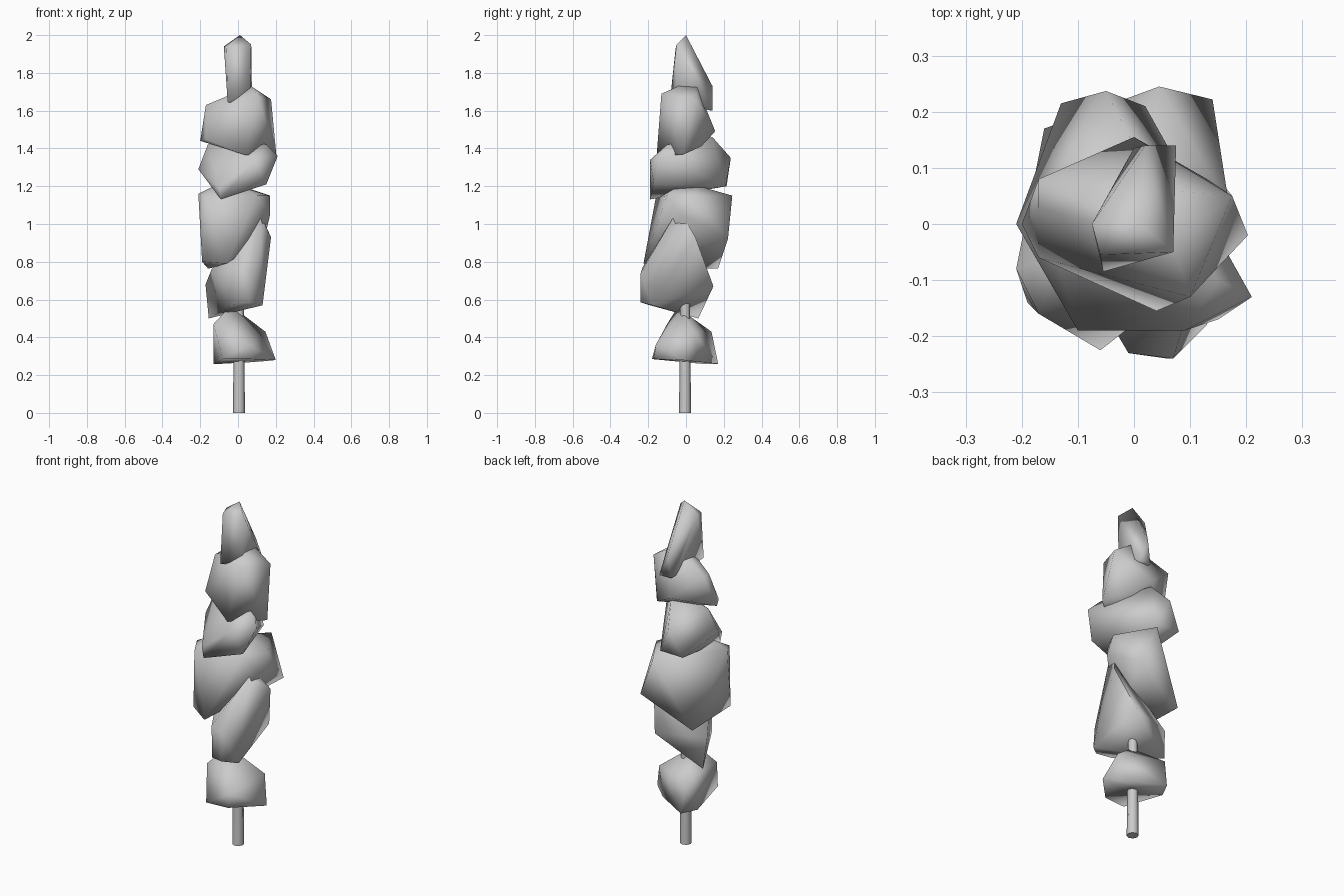
import bpy, bmesh
from math import radians


def smooth(ob, angle):
    bpy.ops.object.select_all(action='DESELECT')
    ob.select_set(True)
    bpy.context.view_layer.objects.active = ob
    bpy.ops.object.shade_smooth_by_angle(angle=radians(angle))


def chunk(name, corners):
    """Rough-cut piece: smooth-shaded convex hull of its corner points."""
    bm = bmesh.new()
    for c in corners:
        bm.verts.new(c)
    bmesh.ops.convex_hull(bm, input=bm.verts)
    loose = [v for v in bm.verts if not v.link_faces]
    bmesh.ops.delete(bm, geom=loose, context='VERTS')
    bmesh.ops.recalc_face_normals(bm, faces=bm.faces)
    me = bpy.data.meshes.new(name)
    bm.to_mesh(me)
    bm.free()
    ob = bpy.data.objects.new(name, me)
    bpy.context.collection.objects.link(ob)
    smooth(ob, 100)


# Tapered wooden stick running through the pieces
bpy.ops.mesh.primitive_cone_add(vertices=8, radius1=0.032, radius2=0.012,
                                depth=1.75, location=(0.005, -0.005, 0.875))
bpy.context.object.name = "stick"
smooth(bpy.context.object, 60)

# Bottom piece
chunk("bottom_chunk", [
    (.2, -.02, .28), (.055, -.17, .285), (-.08, -.18, .285), (-.13, .08, .26),
    (-.085, .17, .26), (.1, .07, .27), (-.13, -.1, .47), (-.07, -.06, .535),
    (0, -.02, .54), (.145, .04, .43), (-.1, .135, .43), (.06, -.16, .36)])

# Tall leaning piece
chunk("leaning_chunk", [
    (.12, -.02, 1.05), (.12, -.07, 1.03), (.175, .05, .93), (.07, -.24, .74),
    (-.01, -.23, .77), (.06, -.24, .585), (.13, -.18, .57), (-.155, .065, .5),
    (-.172, .05, .68), (-.14, -.01, .76), (-.02, -.21, .575), (.1, .145, .67)])

# Large middle piece
chunk("middle_chunk", [
    (-.21, -.08, 1.16), (-.17, -.16, 1.14), (-.19, -.14, .8), (-.06, -.225, .79),
    (-.16, .17, .765), (-.15, .1, .765), (.045, .245, 1.15), (.14, .222, .92),
    (.17, .03, 1.15), (.17, -.02, 1.05), (.1, -.1, 1.15),
    (.02, .07, 1.2), (-.13, -.06, 1.2), (.03, -.06, 1.19)])

# Wide piece
chunk("wide_chunk", [
    (.21, -.13, 1.36), (-.09, -.19, 1.13), (.09, -.19, 1.34), (-.1, -.19, 1.19),
    (-.21, 0, 1.29), (-.05, .237, 1.35), (-.13, .215, 1.2), (.02, .21, 1.2),
    (0, .14, 1.46), (.15, -.1, 1.42), (-.16, .02, 1.42), (.15, -.17, 1.21)])

# Upper piece
chunk("upper_chunk", [
    (-.17, .08, 1.63), (-.17, .03, 1.63), (-.2, 0, 1.44), (.04, -.155, 1.365),
    (.1, -.13, 1.69), (.203, -.02, 1.365), (.175, .05, 1.66), (.07, .06, 1.725),
    (.07, -.04, 1.73), (0, .155, 1.49), (-.17, -.06, 1.45), (.13, .08, 1.41)])

# Narrow tip piece
chunk("tip_chunk", [
    (.01, 0, 2), (-.075, 0, 1.94), (-.06, -.055, 1.93), (.07, -.05, 1.95),
    (-.055, -.085, 1.65), (.065, -.05, 1.69), (.02, .14, 1.73),
    (-.02, .1, 1.65), (0, .135, 1.6), (.075, .14, 1.6)])
